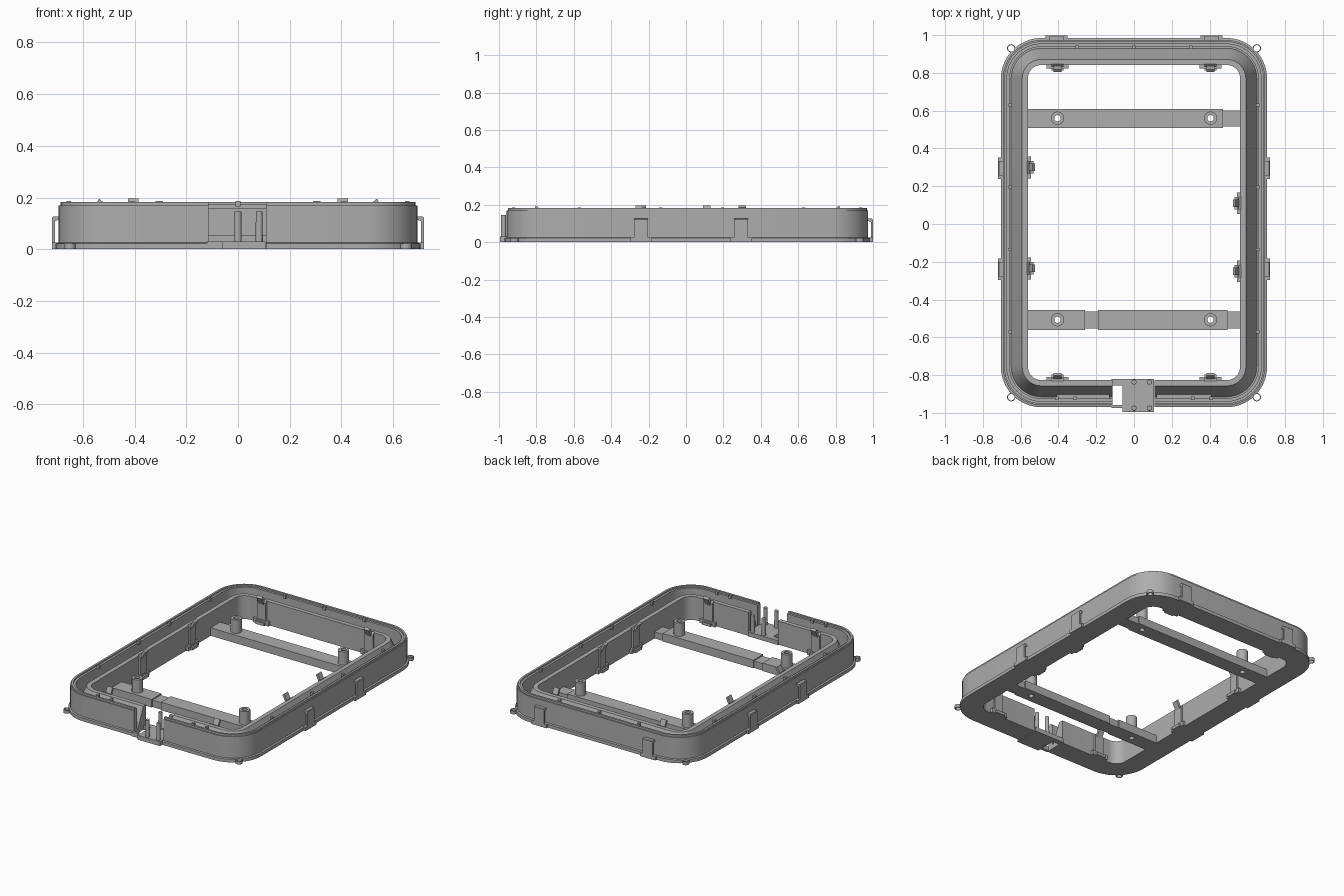
import bpy, bmesh, math
from mathutils import Matrix, Vector

if "Cube" in bpy.data.objects:
    bpy.data.objects.remove(bpy.data.objects["Cube"])

mat = bpy.data.materials.new("plain grey")
mat.diffuse_color = (0.42, 0.42, 0.42, 1)
mat.use_nodes = True
mat.node_tree.nodes["Principled BSDF"].inputs["Base Color"].default_value = mat.diffuse_color

HX, Y0, Y1, R = 0.705, -0.97, 0.985, 0.215      # frame outline and corner radius
GAP0, GAP1 = -0.115, 0.108                      # opening in the front side


def finish(name, bm, smooth=False):
    bmesh.ops.recalc_face_normals(bm, faces=bm.faces)
    me = bpy.data.meshes.new(name)
    bm.to_mesh(me)
    bm.free()
    ob = bpy.data.objects.new(name, me)
    bpy.context.collection.objects.link(ob)
    me.materials.append(mat)
    if smooth:
        bpy.ops.object.select_all(action='DESELECT')
        ob.select_set(True)
        bpy.context.view_layer.objects.active = ob
        bpy.ops.object.shade_smooth_by_angle(angle=math.radians(30))
    return ob


def add_box(bm, x0, x1, y0, y1, z0, z1, m=Matrix()):
    t = Matrix.Translation(((x0 + x1) / 2, (y0 + y1) / 2, (z0 + z1) / 2))
    bmesh.ops.create_cube(bm, size=1, matrix=m @ t @ Matrix.Diagonal((x1 - x0, y1 - y0, z1 - z0, 1)))


def add_prism(bm, profile, width, m):
    """Extrude a (y, z) profile along local x."""
    a, b = ([bm.verts.new(m @ Vector((x, y, z))) for y, z in profile] for x in (-width / 2, width / 2))
    bm.faces.new(a)
    bm.faces.new(b[::-1])
    for i in range(len(a)):
        j = (i + 1) % len(a)
        bm.faces.new((a[i], a[j], b[j], b[i]))


def add_tube(bm, x, y, z0, z1, r_out, r_in, n=24):
    rings = []
    for r, z in ((r_out, z0), (r_out, z1), (r_in, z1), (r_in, z0)):
        rings.append([bm.verts.new((x + r * math.cos(2 * math.pi * i / n),
                                    y + r * math.sin(2 * math.pi * i / n), z)) for i in range(n)])
    for k in range(4):
        p, q = rings[k], rings[(k + 1) % 4]
        for i in range(n):
            j = (i + 1) % n
            bm.faces.new((p[i], p[j], q[j], q[i]))


def outline(d, n=10):
    """Open rounded rectangle inset by d, running from one side of the gap to the other."""
    r = R - d
    pts = [(GAP1, Y0 + d)]
    for cx, cy, a0 in ((HX - R, Y0 + R, -90), (HX - R, Y1 - R, 0),
                       (R - HX, Y1 - R, 90), (R - HX, Y0 + R, 180)):
        for i in range(n + 1):
            a = math.radians(a0 + 90 * i / n)
            pts.append((cx + r * math.cos(a), cy + r * math.sin(a)))
    return pts + [(GAP0, Y0 + d)]


def bool_cut(ob, cutter):
    mod = ob.modifiers.new("cut", 'BOOLEAN')
    mod.operation, mod.object, mod.solver = 'DIFFERENCE', cutter, 'EXACT'
    cutter.hide_render = True
    cutter.hide_viewport = True


# Channel frame: stepped outer rim, V channel, sloping inner wall
section = [(0, 0), (0, .022), (.011, .025), (.011, .17), (.018, .17), (.018, .183), (.032, .183),
           (.032, .173), (.047, .173), (.047, .03), (.055, .03), (.113, .16), (.143, .16), (.143, 0)]
bm = bmesh.new()
lines = [[bm.verts.new((x, y, z)) for x, y in outline(d)] for d, z in section]
for k in range(len(lines)):
    p, q = lines[k], lines[(k + 1) % len(lines)]
    for i in range(len(p) - 1):
        bm.faces.new((p[i], p[i + 1], q[i + 1], q[i]))
bm.faces.new([l[0] for l in lines])
bm.faces.new([l[-1] for l in lines])
frame = finish("channel_frame", bm, True)

# Vertical round grooves at the corners, with small rings at the foot
corners = [(sx * 0.65, y) for sx in (-1, 1) for y in (0.93, -0.917)]
bm = bmesh.new()
for x, y in corners:
    bmesh.ops.create_cone(bm, cap_ends=True, segments=20, radius1=.017, radius2=.017, depth=.5,
                          matrix=Matrix.Translation((x, y, .1)))
bool_cut(frame, finish("groove_cutter", bm))
bm = bmesh.new()
for x, y in corners:
    add_tube(bm, x, y, 0, .022, .022, .017, 20)
finish("corner_rings", bm, True)

# Small nubs on the rim
bm = bmesh.new()
nubs = [(s * .655, y) for s in (-1, 1) for y in (.63, .195, -.135, -.57)]
nubs += [(x, .935) for x in (-.3, 0, .3)] + [(s * x, -.922) for s in (-1, 1) for x in (.31, .41)]
for x, y in nubs:
    add_box(bm, x - .009, x + .009, y - .009, y + .009, .165, .187)
finish("rim_nubs", bm)

# Cross bars with stepped ends
bars = {"rear_bar": [(-.565, .47, .508, .61, .055), (.47, .565, .517, .602, .045)],
        "front_bar": [(-.565, -.26, -.56, -.455, .055), (-.26, -.19, -.552, -.462, .047),
                      (-.19, .495, -.56, -.455, .055), (.495, .565, -.552, -.462, .045)]}
drill = bmesh.new()
for x in (-.405, .405):
    for y in (.56, -.507):
        bmesh.ops.create_cone(drill, cap_ends=True, segments=20, radius1=.017, radius2=.017, depth=.4,
                              matrix=Matrix.Translation((x, y, .05)))
drill = finish("screw_hole_cutter", drill)
for name, parts in bars.items():
    bm = bmesh.new()
    for x0, x1, y0, y1, h in parts:
        add_box(bm, x0, x1, y0, y1, 0, h)
    bool_cut(finish(name, bm), drill)

# Screw bosses
bm = bmesh.new()
for x in (-.405, .405):
    for y in (.56, -.507):
        add_tube(bm, x, y, .05, .145, .035, .017)
finish("screw_bosses", bm, True)


def place(x, y, deg):
    return Matrix.Translation((x, y, 0)) @ Matrix.Rotation(math.radians(deg), 4, 'Z')


# Inner clips: foot, upright plate and a tip leaning into the opening (local +y)
inner = [(s * .405, Y1 - .143, 180) for s in (-1, 1)] + [(s * .405, Y0 + .143, 0) for s in (-1, 1)]
inner += [(-.562, y, -90) for y in (.3, -.235)] + [(.562, y, 90) for y in (.11, -.25)]
bm = bmesh.new()
for x, y, a in inner:
    m = place(x, y, a)
    add_box(bm, -.058, .058, -.004, .018, 0, .03, m)
    add_box(bm, -.033, .033, -.004, .03, 0, .02, m)
    add_prism(bm, [(-.004, .02), (.012, .02), (.012, .15), (-.004, .165)], .066, m)
    add_prism(bm, [(.0, .145), (.012, .135), (.038, .185), (.024, .196)], .04, m)
finish("inner_clips", bm)

# Outer clips: wide foot and a plate standing clear of the wall
outer = [(s * .705, y, -90 * s) for s in (-1, 1) for y in (.295, -.24)]
outer += [(s * .41, Y1, 0) for s in (-1, 1)]
bm = bmesh.new()
for x, y, a in outer:
    m = place(x, y, a)
    add_prism(bm, [(-.015, 0), (.014, 0), (.014, .025), (-.015, .025)], .115, m)
    add_prism(bm, [(.003, .02), (.014, .02), (.014, .122), (.010, .126), (-.013, .126),
                   (-.013, .115), (.003, .108)], .075, m)
finish("outer_clips", bm)

# Connector plate in the gap, with arms beside the cable slot
bm = bmesh.new()
add_box(bm, -.062, .107, -.995, -.82, 0, .03)
add_box(bm, -.12, -.062, -.855, -.82, 0, .03)
add_box(bm, -.12, -.062, -.975, -.958, 0, .03)
finish("connector_plate", bm)
bm = bmesh.new()
for x in (0, .082):
    for y in (-.837, -.975):
        bmesh.ops.create_cone(bm, cap_ends=True, segments=16, radius1=.014, radius2=.013, depth=.12,
                              matrix=Matrix.Translation((x, y, .085)))
finish("connector_posts", bm, True)

# Low ledges in the channel either side of the gap
bm = bmesh.new()
for x0, x1 in ((-.41, -.13), (.12, .41)):
    add_box(bm, x0, x1, Y0 + .04, Y0 + .07, .025, .06)
finish("channel_ledges", bm)
